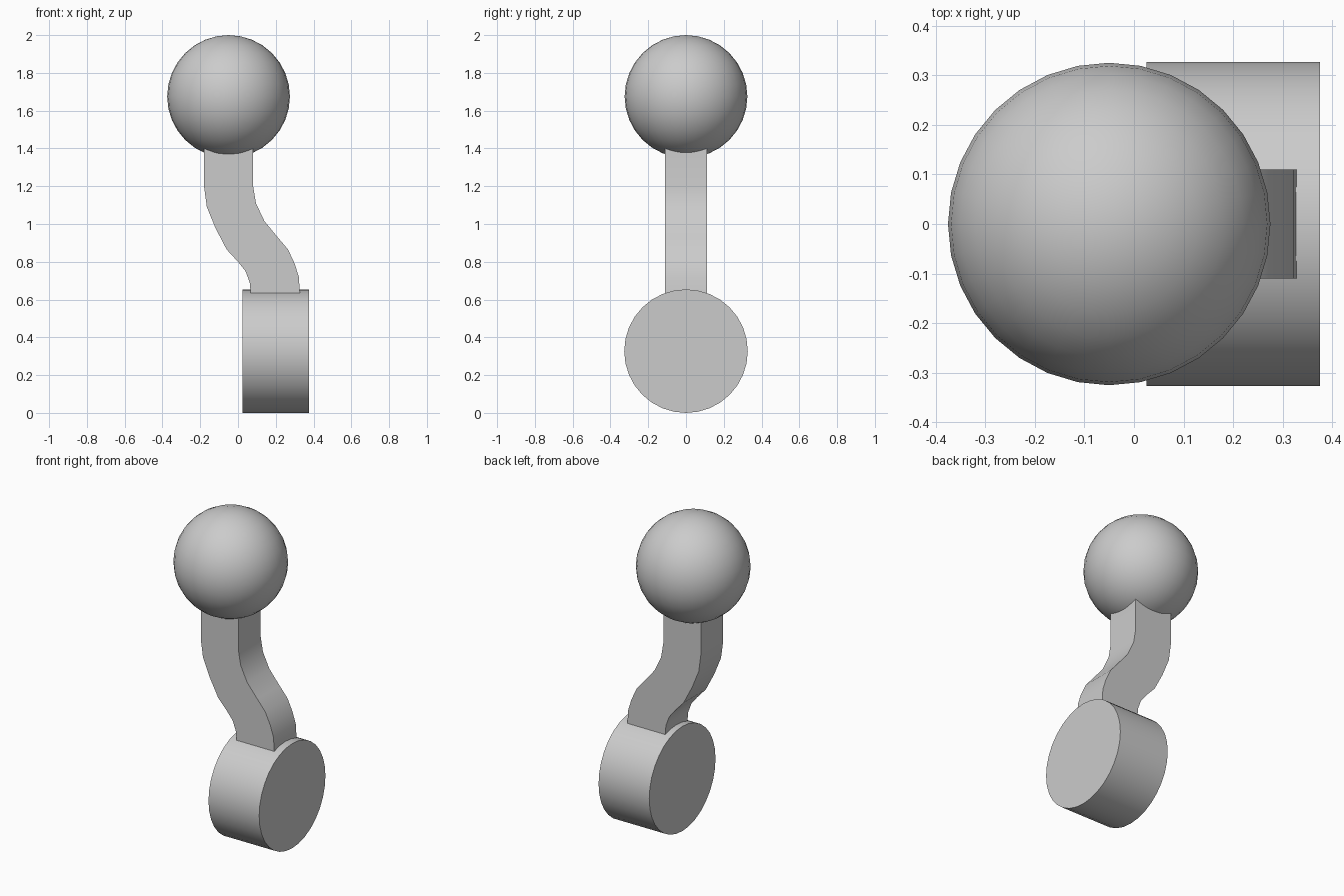
import bpy, bmesh, math

if "Cube" in bpy.data.objects:
    bpy.data.objects.remove(bpy.data.objects["Cube"], do_unlink=True)

grey = bpy.data.materials.new("plain grey")
grey.use_nodes = True
COLOUR = (0.6, 0.6, 0.6, 1)
grey.diffuse_color = COLOUR
grey.node_tree.nodes["Principled BSDF"].inputs["Base Color"].default_value = COLOUR


def finish(obj, name):
    """Name, colour and smooth a part, keeping its hard edges."""
    obj.name = obj.data.name = name
    obj.data.materials.append(grey)
    bpy.ops.object.select_all(action='DESELECT')
    obj.select_set(True)
    bpy.context.view_layer.objects.active = obj
    bpy.ops.object.shade_smooth_by_angle(angle=math.radians(35))


# Ball at the top
bpy.ops.mesh.primitive_uv_sphere_add(segments=32, ring_count=16, radius=0.325,
                                     location=(-0.05, 0, 1.675))
finish(bpy.context.object, "ball")

# Drum at the bottom, lying along x
bpy.ops.mesh.primitive_cylinder_add(vertices=32, radius=0.327, depth=0.35,
                                    location=(0.2, 0, 0.327),
                                    rotation=(0, math.pi / 2, 0))
finish(bpy.context.object, "drum")

# S-shaped arm: matching (x, z) points down both edges, extruded along y
left_edge = [(-0.18, 1.45), (-0.18, 1.2), (-0.165, 1.09), (-0.12, 0.98),
             (-0.06, 0.865), (0, 0.8), (0.04, 0.75), (0.062, 0.69), (0.07, 0.6)]
right_edge = [(0.08, 1.45), (0.08, 1.2), (0.095, 1.11), (0.14, 1.015),
              (0.21, 0.93), (0.265, 0.865), (0.3, 0.79), (0.322, 0.72), (0.33, 0.6)]
bm = bmesh.new()
rings = []
for (lx, lz), (rx, rz) in zip(left_edge, right_edge):
    corners = [(lx, -0.11, lz), (rx, -0.11, rz), (rx, 0.11, rz), (lx, 0.11, lz)]
    rings.append([bm.verts.new(c) for c in corners])
for upper, lower in zip(rings, rings[1:]):
    for i in range(4):
        j = (i + 1) % 4
        bm.faces.new((upper[i], upper[j], lower[j], lower[i]))
bm.faces.new(rings[0])
bm.faces.new(rings[-1])
bmesh.ops.recalc_face_normals(bm, faces=bm.faces)
mesh = bpy.data.meshes.new("arm")
bm.to_mesh(mesh)
bm.free()
arm = bpy.data.objects.new("arm", mesh)
bpy.context.collection.objects.link(arm)
finish(arm, "arm")
